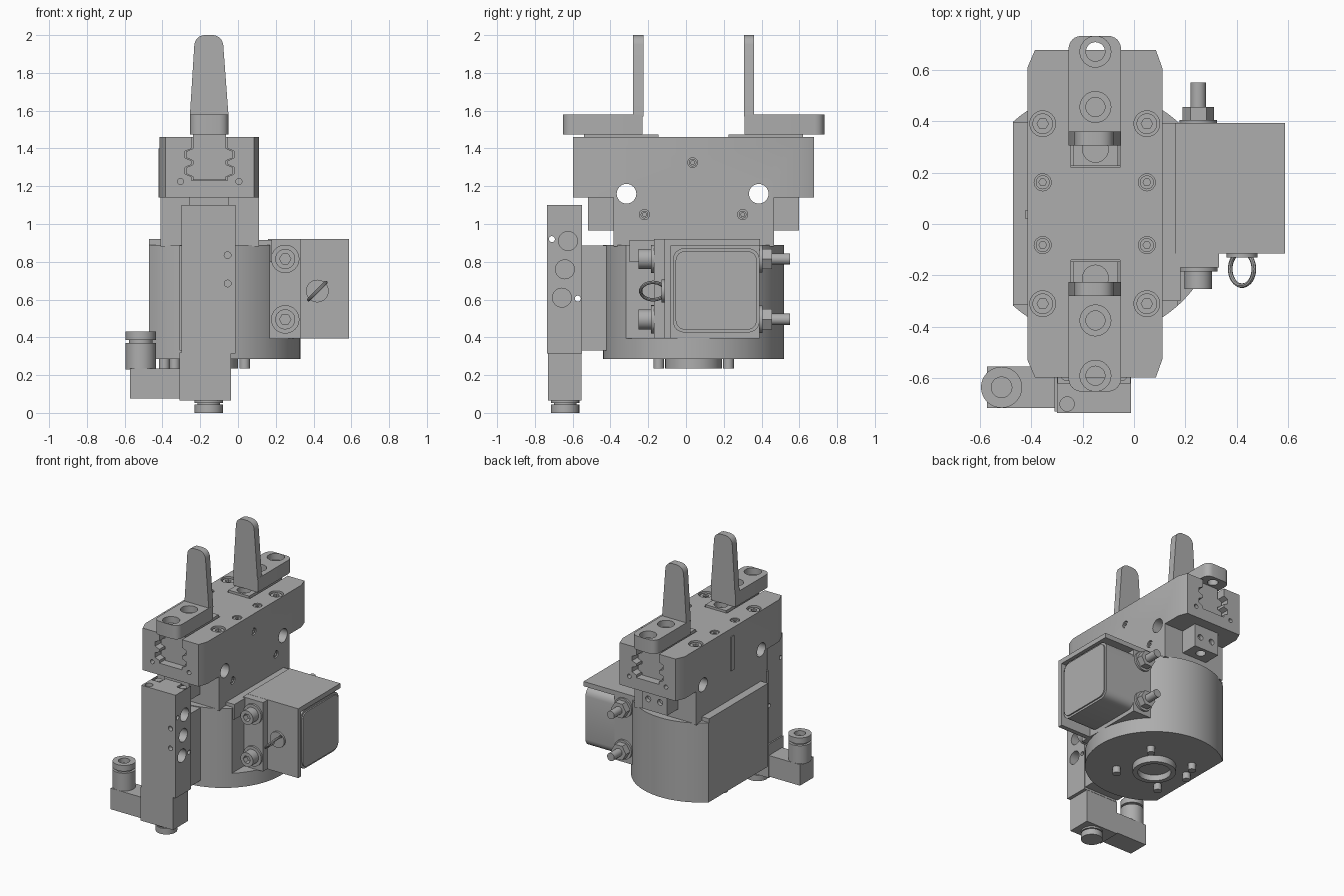
import bpy, bmesh, math
from mathutils import Vector

cube = bpy.data.objects.get("Cube")
if cube:
    bpy.data.objects.remove(cube)

grey = bpy.data.materials.new("machined grey")
grey.use_nodes = True
COLOUR = (0.42, 0.42, 0.42, 1)
grey.diffuse_color = COLOUR
grey.node_tree.nodes["Principled BSDF"].inputs["Base Color"].default_value = COLOUR
parts = []
CX, CY = -0.15, 0.04          # main axis of the gripper


def prism(name, pts, axis, lo, hi):
    """Extrude a 2D outline along an axis."""
    place = {"x": lambda a, b, t: (t, a, b),
             "y": lambda a, b, t: (a, t, b),
             "z": lambda a, b, t: (a, b, t)}[axis]
    bm = bmesh.new()
    low = [bm.verts.new(place(a, b, lo)) for a, b in pts]
    top = [bm.verts.new(place(a, b, hi)) for a, b in pts]
    bm.faces.new(low)
    bm.faces.new(top)
    n = len(pts)
    for i in range(n):
        j = (i + 1) % n
        bm.faces.new((low[i], low[j], top[j], top[i]))
    bmesh.ops.recalc_face_normals(bm, faces=bm.faces)
    mesh = bpy.data.meshes.new(name)
    bm.to_mesh(mesh)
    bm.free()
    mesh.materials.append(grey)
    ob = bpy.data.objects.new(name, mesh)
    bpy.context.collection.objects.link(ob)
    parts.append(ob)
    return ob


def circle(a, b, r, n=32):
    return [(a + r * math.cos(2 * math.pi * i / n), b + r * math.sin(2 * math.pi * i / n)) for i in range(n)]


def rect(a0, a1, b0, b1):
    return [(a0, b0), (a1, b0), (a1, b1), (a0, b1)]


def rounded(corners, radii, steps=6):
    """Replace each corner that has a radius with a smooth curve."""
    out = []
    for i, c in enumerate(corners):
        p, r = Vector(c), radii[i]
        if not r:
            out.append(c)
            continue
        a = p + (Vector(corners[i - 1]) - p).normalized() * r
        b = p + (Vector(corners[(i + 1) % len(corners)]) - p).normalized() * r
        for k in range(steps + 1):
            t = k / steps
            out.append(tuple(a * (1 - t) ** 2 + p * 1.6 * t * (1 - t) + (a + b) * 0.2 * t * (1 - t) + b * t * t))
    return out


def box(name, x0, x1, y0, y1, z0, z1):
    return prism(name, rect(x0, x1, y0, y1), "z", z0, z1)


def cyl(name, a, b, r, axis, lo, hi, n=32):
    return prism(name, circle(a, b, r, n), axis, lo, hi)


def cut(ob, *cutters):
    for c in cutters:
        c.hide_render = True
        mod = ob.modifiers.new("cut", "BOOLEAN")
        mod.operation, mod.solver, mod.object = "DIFFERENCE", "EXACT", c
        bpy.context.view_layer.objects.active = ob
        bpy.ops.object.modifier_apply(modifier=mod.name)
        parts.remove(c)
        bpy.data.objects.remove(c)


def screw(name, a, b, r, axis, base, tip):
    """Socket head whose hexagon opens at the tip."""
    ob = cyl(name, a, b, r, axis, base, tip)
    d = tip - base
    cut(ob, cyl("hex", a, b, r * 0.55, axis, tip - d * 0.6, tip + d * 0.5, 6))


# Round lower body with one flat side and a pocket for the side bolts
start = math.acos(-0.32 / 0.48)
arc = [(CX + 0.48 * math.cos(start * (i / 32 - 1)), CY + 0.48 * math.sin(start * (i / 32 - 1))) for i in range(65)]
body = prism("lower_body", arc, "z", 0.285, 0.89)
cut(body, box("pocket", 0.17, 0.6, -0.7, -0.17, 0.395, 1.2))
box("flat_side_plate", -0.471, -0.41, -0.315, 0.395, 0.6, 0.92)
box("valve_mount", -0.31, -0.02, -0.55, -0.3, 0.33, 0.885)
box("body_lip", 0.1, 0.18, -0.3, 0.39, 0.8, 0.915)

# Bottom centring ring and pins
ring = cyl("bottom_ring", CX, CY, 0.15, "z", 0.235, 0.3, 48)
cut(ring, cyl("bore", CX, CY, 0.115, "z", 0.1, 0.28, 48))
cut(body, cyl("bore", CX, CY, 0.114, "z", 0.2, 0.4, 48))
for sx in (-1, 1):
    for sy in (-1, 1):
        cyl("bottom_pin", CX + sx * 0.185, CY + sy * 0.185, 0.028, "z", 0.235, 0.3, 20)
cyl("offset_bottom_pin", -0.39, 0.1, 0.028, "z", 0.235, 0.3, 20)

# Upper body and jaw housing
upper = box("upper_body", -0.41, 0.11, -0.385, 0.465, 0.88, 1.14)
E, C = 0.637, 0.07
outline = [(-0.385, CY - E), (0.085, CY - E), (0.11, CY - E + C), (0.11, CY + E - C),
           (0.085, CY + E), (-0.385, CY + E), (-0.415, CY + E - C), (-0.415, CY - E + C)]
housing = prism("jaw_housing", outline, "z", 1.14, 1.46)
levels = [(1.40, 0), (1.385, 1), (1.35, 1), (1.335, 0), (1.315, 0), (1.30, 1), (1.265, 1), (1.25, 0)]


def toothed(gap, bottom, top):
    side = [(top, 0.095 - gap)] + [(z, 0.095 + 0.035 * k - gap) for z, k in levels] + [(bottom, 0.095 - gap)]
    return [(CX + w, z) for z, w in side] + [(CX - w, z) for z, w in reversed(side)]


for s in (-1, 1):
    span = sorted((CY + s * 0.18, CY + s * 0.8))
    cut(housing, prism("slot", toothed(0, 1.23, 1.6), "y", *span))
    side_hole = CY + s * 0.35 - 0.005
    cut(housing, cyl("hole", side_hole, 1.16, 0.052, "x", -0.6, 0.3))
    cut(upper, cyl("hole", side_hole, 1.16, 0.052, "x", -0.6, 0.3))
    cut(upper, cyl("screw_hole", CY + s * 0.26, 1.05, 0.027, "x", 0.09, 0.3, 20))
    screw("side_screw", CY + s * 0.26, 1.05, 0.02, "x", 0.08, 0.105)
    # End guide below the housing
    guide = box("end_guide", -0.26, -0.05, *sorted((CY + s * 0.41, CY + s * 0.558)), 0.965, 1.145)
    cut(guide, cyl("hole", CX, CY + s * 0.5, 0.035, "z", 0.9, 1.05))
    for dx in (-0.05, 0.05):
        cut(guide, cyl("hole", CX + dx, 1.05, 0.022, "y", *sorted((CY + s * 0.53, CY + s * 0.7)), 16))
    for dx in (-0.155, 0.155):
        cut(housing, cyl("pin_hole", CX + dx, 1.225, 0.016, "y", *sorted((CY + s * 0.6, CY + s * 0.7)), 16))
    # Screws on the housing top
    for x in (-0.355, 0.05):
        cut(housing, cyl("counterbore", x, CY + s * 0.35, 0.05, "z", 1.41, 1.6))
        screw("housing_screw", x, CY + s * 0.35, 0.04, "z", 1.40, 1.45)
        cut(housing, cyl("counterbore", x, CY + s * 0.122, 0.033, "z", 1.43, 1.6, 24))
        screw("cover_screw", x, CY + s * 0.122, 0.027, "z", 1.42, 1.455)
    # Sliding jaw with toothed sides
    jaw = prism("sliding_jaw", toothed(0.008, 1.232, 1.475), "y", *sorted((CY + s * 0.185, CY + s * 0.58)))
    cut(jaw, cyl("hole", CX, CY + s * 0.25, 0.05, "z", 1.43, 1.6))
    # Finger: foot plate with bolt holes, and tapered blade
    y0, y1 = CY + s * 0.27, CY + s * 0.692
    foot = prism("finger_foot", rounded([(-0.255, y0), (-0.05, y0), (-0.05, y1), (-0.255, y1)], [0, 0, 0.05, 0.05]),
                 "z", 1.475, 1.58)
    for d in (0.415, 0.63):
        cut(foot, cyl("through", CX, CY + s * d, 0.037, "z", 1.3, 1.7),
            cyl("counterbore", CX, CY + s * d, 0.06, "z", 1.53, 1.7))
    blade = [(-0.255, 1.57), (-0.05, 1.57), (-0.082, 2.0), (-0.228, 2.0)]
    prism("finger_blade", rounded(blade, [0, 0, 0.05, 0.05]), "y", *sorted((CY + s * 0.266, CY + s * 0.32)))
cut(housing, cyl("hole", 0.035, 1.325, 0.026, "x", 0.09, 0.3, 20))
screw("side_screw", 0.035, 1.325, 0.02, "x", 0.08, 0.105)
box("side_cover_strip", -0.421, -0.41, 0.02, 0.055, 1.14, 1.40)

# Valve block on the front
valve = box("valve_block", -0.3, -0.012, -0.735, -0.55, 0.315, 1.1)
for k in range(3):
    cut(valve, cyl("port", -0.625 - k * 0.016, 0.91 - k * 0.15, 0.05, "x", -0.1, 0.2))
for y, z in ((-0.71, 0.92), (-0.573, 0.605)):
    cut(valve, cyl("through", y, z, 0.016, "x", -0.5, 0.2, 16))
for z in (0.685, 0.835):
    cut(valve, cyl("front_hole", -0.055, z, 0.018, "y", -0.8, -0.7, 16))
for x in (-0.26, -0.05):
    cut(valve, box("notch", x - 0.035, x + 0.035, -0.62, -0.5, 1.065, 1.2))
    cyl("valve_top_screw", x, -0.585, 0.026, "z", 1.05, 1.095, 20)
cut(valve, cyl("hole", -0.26, -0.70, 0.028, "z", 1.07, 1.2, 20))
box("valve_foot", -0.31, -0.037, -0.73, -0.552, 0.065, 0.32)
box("fitting_arm", -0.572, -0.3, -0.715, -0.555, 0.075, 0.235)


def fitting(name, x, y, levels_radii):
    for z0, z1, r in levels_radii:
        ob = cyl(name, x, y, r, "z", z0, z1)
    return ob


cap = fitting("hose_fitting", -0.515, -0.635, [(0.23, 0.37, 0.08), (0.365, 0.39, 0.062), (0.385, 0.43, 0.08)])
cut(cap, cyl("hose_hole", -0.515, -0.635, 0.04, "z", 0.395, 0.6))
fitting("bottom_fitting", -0.155, -0.64, [(0, 0.045, 0.075), (0.04, 0.055, 0.06), (0.052, 0.07, 0.075)])

# Side sensor box with its bracket
box("bracket_block", 0.16, 0.33, -0.17, 0.39, 0.395, 0.92)
box("bracket_top", 0.16, 0.588, -0.115, 0.393, 0.885, 0.921)
box("bracket_front", 0.3, 0.588, -0.115, -0.08, 0.393, 0.921)
cover = rounded(rect(-0.07, 0.39, 0.425, 0.872), [0.06] * 4)
prism("sensor_cover", cover, "x", 0.32, 0.575)
prism("sensor_cover_lid", rounded(rect(-0.055, 0.375, 0.44, 0.857), [0.05] * 4), "x", 0.57, 0.585)

# Through bolts with washers and nuts
for z in (0.495, 0.815):
    cyl("front_washer", 0.25, z, 0.075, "y", -0.185, -0.165)
    head = cyl("bolt_head", 0.25, z, 0.053, "y", -0.252, -0.18)
    cut(head, cyl("hex", 0.25, z, 0.03, "y", -0.4, -0.21, 6))
    cyl("back_washer", 0.25, z, 0.073, "y", 0.385, 0.405)
    cyl("bolt_nut", 0.25, z, 0.062, "y", 0.4, 0.455, 6)
    cyl("bolt_tip", 0.25, z, 0.03, "y", 0.45, 0.55)

# Pull ring on the bracket front
cyl("ring_base", 0.42, 0.645, 0.06, "y", -0.13, -0.11)
bpy.ops.mesh.primitive_torus_add(major_radius=0.065, minor_radius=0.009, major_segments=32, minor_segments=8,
                                 location=(0.42, -0.175, 0.645), rotation=(0, -math.pi / 4, 0))
pull = bpy.context.object
pull.name = "pull_ring"
pull.data.materials.append(grey)
parts.append(pull)

# Smooth curved walls, keep hard edges
bpy.ops.object.select_all(action="DESELECT")
for ob in parts:
    ob.select_set(True)
bpy.context.view_layer.objects.active = body
bpy.ops.object.shade_smooth_by_angle(angle=math.radians(30))
